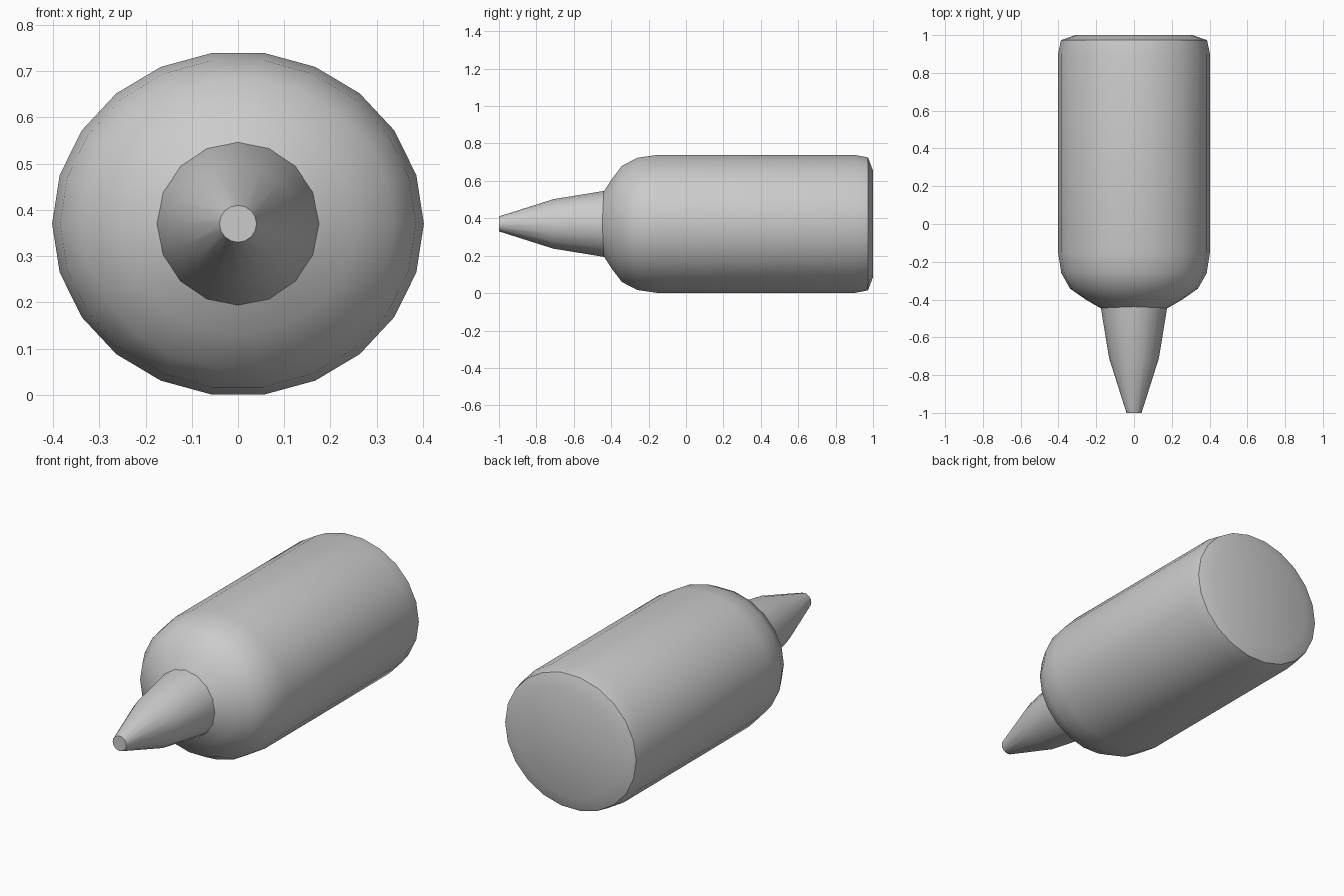
import bpy, bmesh, math

if "Cube" in bpy.data.objects:
    bpy.data.objects.remove(bpy.data.objects["Cube"])

CENTRE_Z = 0.37


def lathe(name, profile, sides, x_scale=1.0, z_scale=1.0):
    """Revolve (y, radius) points about the y axis, closing both ends."""
    bm = bmesh.new()
    rings = []
    for y, r in profile:
        ring = []
        for i in range(sides):
            a = 2 * math.pi * i / sides
            ring.append(bm.verts.new((r * x_scale * math.cos(a), y,
                                      CENTRE_Z + r * z_scale * math.sin(a))))
        rings.append(ring)
    for a, b in zip(rings, rings[1:]):
        for i in range(sides):
            j = (i + 1) % sides
            bm.faces.new((a[i], a[j], b[j], b[i]))
    bm.faces.new(rings[0])
    bm.faces.new(rings[-1])
    bmesh.ops.recalc_face_normals(bm, faces=bm.faces)
    mesh = bpy.data.meshes.new(name)
    bm.to_mesh(mesh)
    bm.free()
    obj = bpy.data.objects.new(name, mesh)
    bpy.context.collection.objects.link(obj)
    bpy.ops.object.select_all(action='DESELECT')
    obj.select_set(True)
    bpy.context.view_layer.objects.active = obj
    bpy.ops.object.shade_smooth_by_angle(angle=math.radians(40))
    return obj


# Slightly flattened body with domed front and shallow bevelled back
body_profile = [(-0.465, 0.13), (-0.44, 0.187), (-0.40, 0.256), (-0.343, 0.338),
                (-0.26, 0.385), (-0.15, 0.402), (0.90, 0.402),
                (0.973, 0.387), (1.0, 0.31)]
lathe("body", body_profile, 22, z_scale=0.373 / 0.402)

# Round tapered nozzle, its base sunk into the dome
nozzle_profile = [(-1.0, 0.04), (-0.71, 0.132), (-0.44, 0.176), (-0.42, 0.178)]
lathe("nozzle", nozzle_profile, 16)
